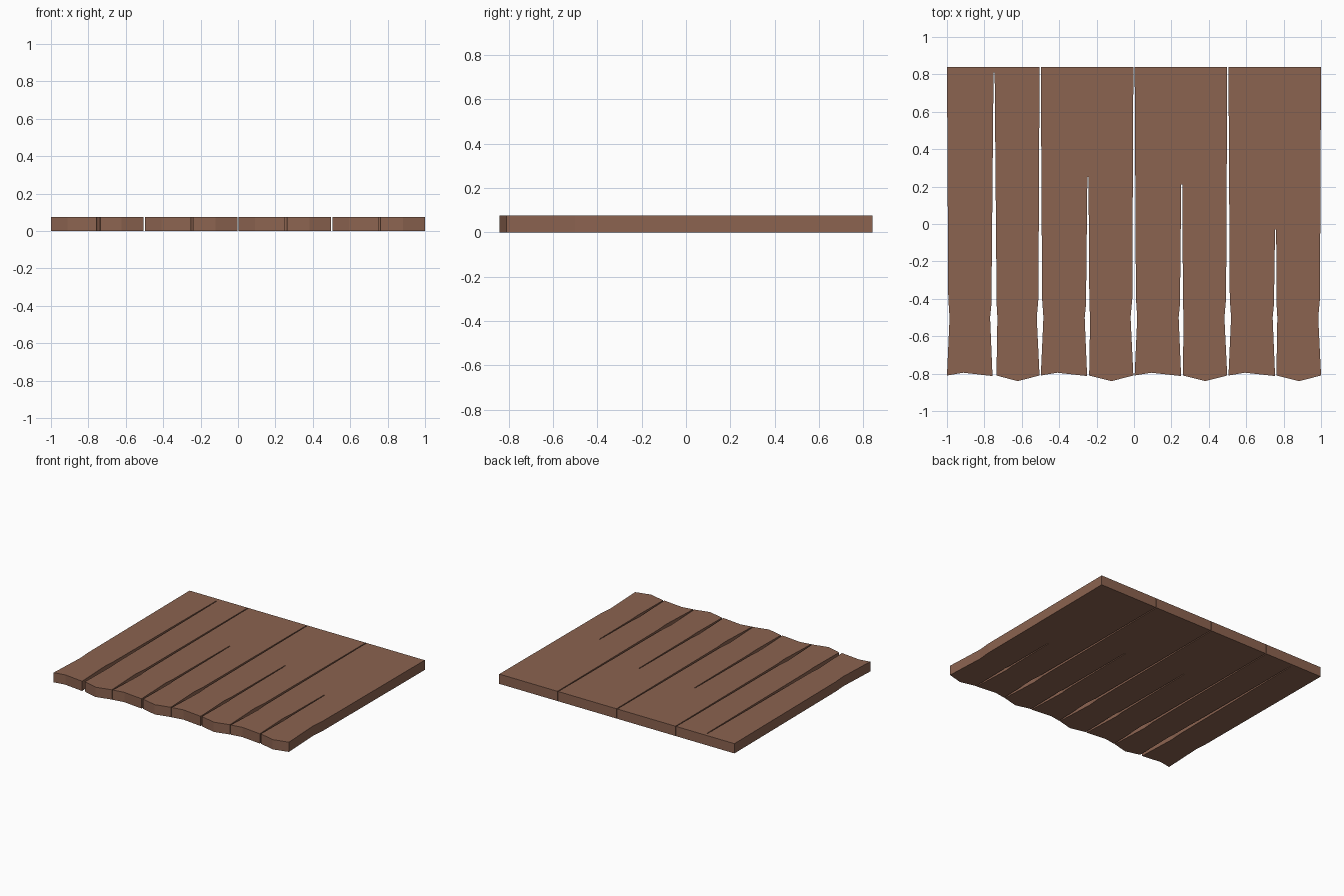
import bpy, bmesh

if "Cube" in bpy.data.objects:
    bpy.data.objects.remove(bpy.data.objects["Cube"])

THICK = 0.075
BACK = 0.84

wood = bpy.data.materials.new("brown_wood")
wood.diffuse_color = (0.26, 0.125, 0.08, 1)
wood.use_nodes = True
wood.node_tree.nodes["Principled BSDF"].inputs["Base Color"].default_value = wood.diffuse_color


def board(name, x0, slit_end, gap):
    """Forked board: two planks split from the front up to slit_end."""
    w = 0.495
    s = 0.252                      # slit centre from the left edge
    outline = [
        # back edge and worn left side
        (w, BACK), (0, BACK), (0.007, -0.40), (0.014, -0.50), (0, -0.81),
        # front of the left plank
        (0.088, -0.795), (s - gap * 0.4, -0.813),
        # slit: up the left plank, down the right plank
        (s - gap * 0.4 - 0.013, -0.50), (s - gap * 0.4 - 0.006, -0.43),
        (s - 0.003, slit_end), (s + 0.003, slit_end),
        (s + gap * 0.6 + 0.001, -0.43), (s + gap * 0.6 + 0.005, -0.50),
        (s + gap * 0.6, -0.81),
        # front of the right plank and its worn right side
        (0.378, -0.84), (w, -0.81), (w - 0.015, -0.50), (w - 0.006, -0.40),
    ]
    bm = bmesh.new()
    face = bm.faces.new([bm.verts.new((x0 + x, y, 0)) for x, y in outline])
    top = bmesh.ops.extrude_face_region(bm, geom=[face])["geom"]
    verts = [v for v in top if isinstance(v, bmesh.types.BMVert)]
    bmesh.ops.translate(bm, verts=verts, vec=(0, 0, THICK))
    bmesh.ops.recalc_face_normals(bm, faces=bm.faces)
    me = bpy.data.meshes.new(name)
    bm.to_mesh(me)
    bm.free()
    me.materials.append(wood)
    ob = bpy.data.objects.new(name, me)
    bpy.context.collection.objects.link(ob)


# four boards side by side, each split to a different depth
splits = [(0.81, 0.021), (0.25, 0.011), (0.21, 0.009), (-0.03, 0.007)]
for i, (end, gap) in enumerate(splits):
    board(f"split_board_{i + 1}", -1 + i * 0.5017, end, gap)
